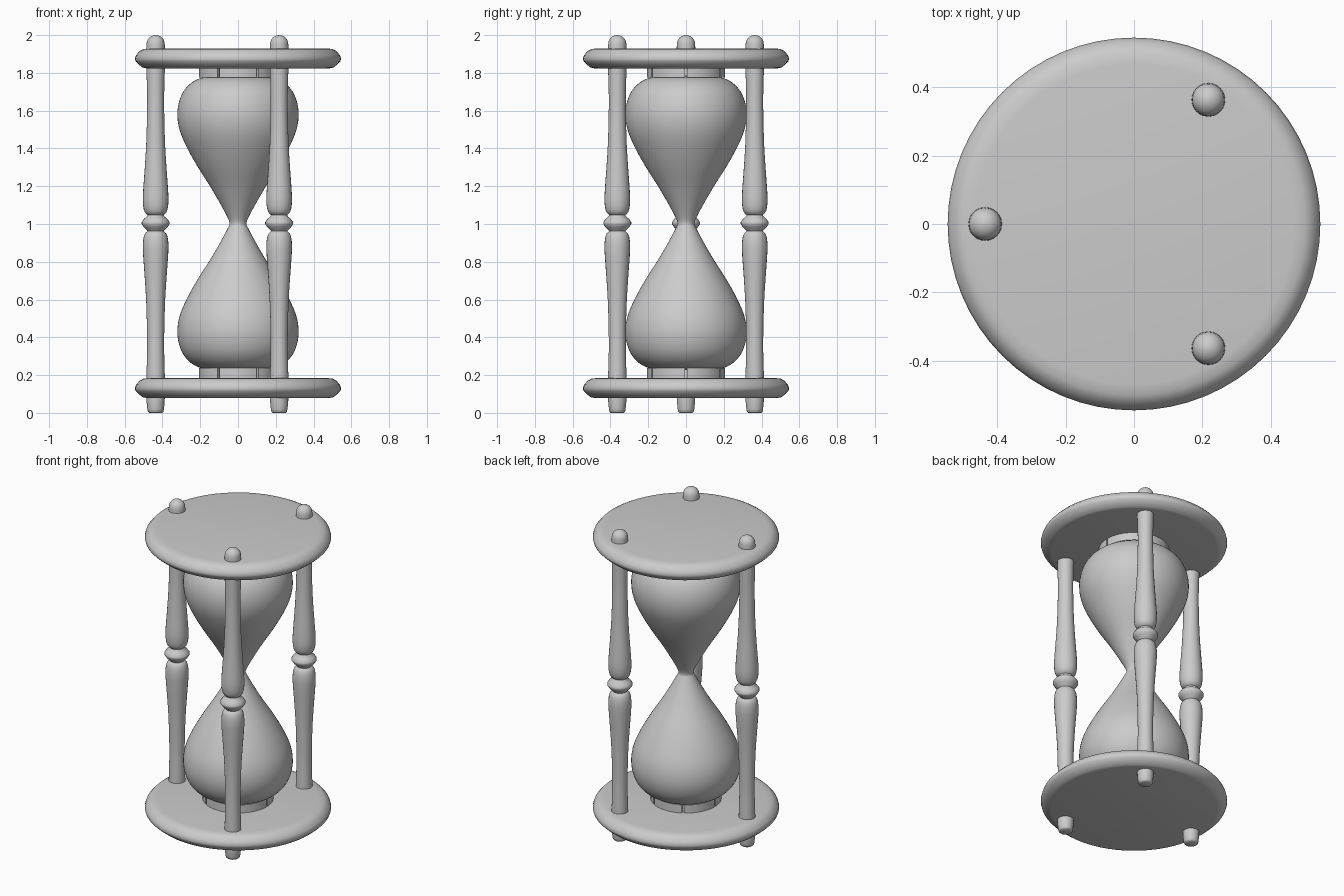
import bpy, bmesh, math
from mathutils import Vector

if "Cube" in bpy.data.objects:
    bpy.data.objects.remove(bpy.data.objects["Cube"])

grey = bpy.data.materials.new("plain grey")
grey.diffuse_color = (0.6, 0.6, 0.6, 1)
grey.use_nodes = True
grey.node_tree.nodes["Principled BSDF"].inputs["Base Color"].default_value = grey.diffuse_color


def smooth_path(pts, steps):
    """Catmull-Rom curve through (radius, height) points."""
    p = [Vector(q) for q in pts]
    p = [2 * p[0] - p[1]] + p + [2 * p[-1] - p[-2]]
    out = []
    for i in range(1, len(p) - 2):
        a, b, c, d = p[i - 1:i + 3]
        for s in range(steps):
            t = s / steps
            out.append(0.5 * (2 * b + (c - a) * t + (2 * a - 5 * b + 4 * c - d) * t * t
                              + (3 * b - a - 3 * c + d) * t ** 3))
    return [(max(v.x, 0), v.y) for v in out] + [tuple(pts[-1])]


def finish(bm, name, loc, angle):
    bmesh.ops.remove_doubles(bm, verts=bm.verts, dist=1e-5)
    bmesh.ops.recalc_face_normals(bm, faces=bm.faces)
    me = bpy.data.meshes.new(name)
    bm.to_mesh(me)
    bm.free()
    me.materials.append(grey)
    ob = bpy.data.objects.new(name, me)
    ob.location = loc
    bpy.context.collection.objects.link(ob)
    bpy.ops.object.select_all(action='DESELECT')
    ob.select_set(True)
    bpy.context.view_layer.objects.active = ob
    bpy.ops.object.shade_smooth_by_angle(angle=math.radians(angle))
    return ob


def lathe(name, profile, segs=48, loc=(0, 0, 0), angle=35):
    """Spin a profile about z and close both ends on the axis."""
    bm = bmesh.new()
    prof = [(0, profile[0][1])] + list(profile) + [(0, profile[-1][1])]
    rings = [[bm.verts.new((r * math.cos(k * math.tau / segs), r * math.sin(k * math.tau / segs), z))
              for k in range(segs)] for r, z in prof]
    for lo, hi in zip(rings, rings[1:]):
        for k in range(segs):
            n = (k + 1) % segs
            bm.faces.new((lo[k], lo[n], hi[n], hi[k]))
    return finish(bm, name, loc, angle)


def arc_block(name, mid, half, r0, r1, z0, z1, steps=8):
    """Curved block forming one section of a collar."""
    bm = bmesh.new()
    rows = []
    for k in range(steps + 1):
        a = mid - half + 2 * half * k / steps
        rows.append([bm.verts.new((r * math.cos(a), r * math.sin(a), z))
                     for r, z in ((r0, z0), (r1, z0), (r1, z1), (r0, z1))])
    for a, b in zip(rows, rows[1:]):
        for j in range(4):
            bm.faces.new((a[j], a[(j + 1) % 4], b[(j + 1) % 4], b[j]))
    bm.faces.new(rows[0])
    bm.faces.new(rows[-1])
    finish(bm, name, (0, 0, 0), 35)


# round end plates with rounded rims
rim = [(0.485, 0), (0.505, 0.004), (0.525, 0.02), (0.542, 0.037), (0.546, 0.05),
       (0.54, 0.07), (0.52, 0.092), (0.502, 0.102), (0.47, 0.106)]
lathe("top_plate", [(r, 1.824 + z) for r, z in rim], 64)
lathe("bottom_plate", [(r, 0.079 + z) for r, z in rim], 64)

# glass: one bulb outline, mirrored about the neck
half = [(0.045, 1.0), (0.053, 1.03), (0.09, 1.1), (0.148, 1.2), (0.212, 1.3), (0.268, 1.4),
        (0.307, 1.49), (0.321, 1.57), (0.314, 1.64), (0.29, 1.7), (0.25, 1.745),
        (0.205, 1.77), (0.16, 1.78)]
outline = [(r, 2.01 - z) for r, z in reversed(half[1:])] + half
lathe("glass_bulbs", smooth_path(outline, 3), 64, angle=60)

# sectioned collars holding the glass
for label, z0, z1 in (("top", 1.775, 1.83), ("bottom", 0.183, 0.237)):
    lathe(label + "_collar", [(0.19, z0 + 0.008), (0.19, z1)] if label == "top"
          else [(0.19, z0), (0.19, z1 - 0.008)], 48)
    for i in range(6):
        arc_block(f"{label}_collar_section_{i + 1}", math.radians(-90 + 60 * i),
                  math.radians(28.5), 0.15, 0.207, z0, z1)

# turned posts: tapered foot, two mirrored balusters, centre ring, domed tip
upper = [(0.043, 1.048), (0.054, 1.058), (0.063, 1.078), (0.068, 1.12), (0.066, 1.18),
         (0.058, 1.29), (0.05, 1.42), (0.046, 1.56), (0.045, 1.68), (0.049, 1.83), (0.049, 1.94)]
lower = [(0.048, 0.06)] + [(r, 2.01 - z) for r, z in reversed(upper[:-1])]
ring = [(0.047, 0.968), (0.062, 0.982), (0.074, 1.0), (0.074, 1.01), (0.062, 1.027), (0.046, 1.04)]
foot = [(0.034, 0.0), (0.041, 0.006), (0.044, 0.02)]
tip = [(0.048 * math.cos(t * math.pi / 12), 1.953 + 0.047 * math.sin(t * math.pi / 12))
       for t in range(6)] + [(0.002, 2.0)]
post = foot + smooth_path(lower, 2) + ring + smooth_path(upper, 2) + tip
for i in range(3):
    a = math.radians(180 + 120 * i)
    lathe(f"post_{i + 1}", post, 24, (0.436 * math.cos(a), 0.42 * math.sin(a), 0), 50)
